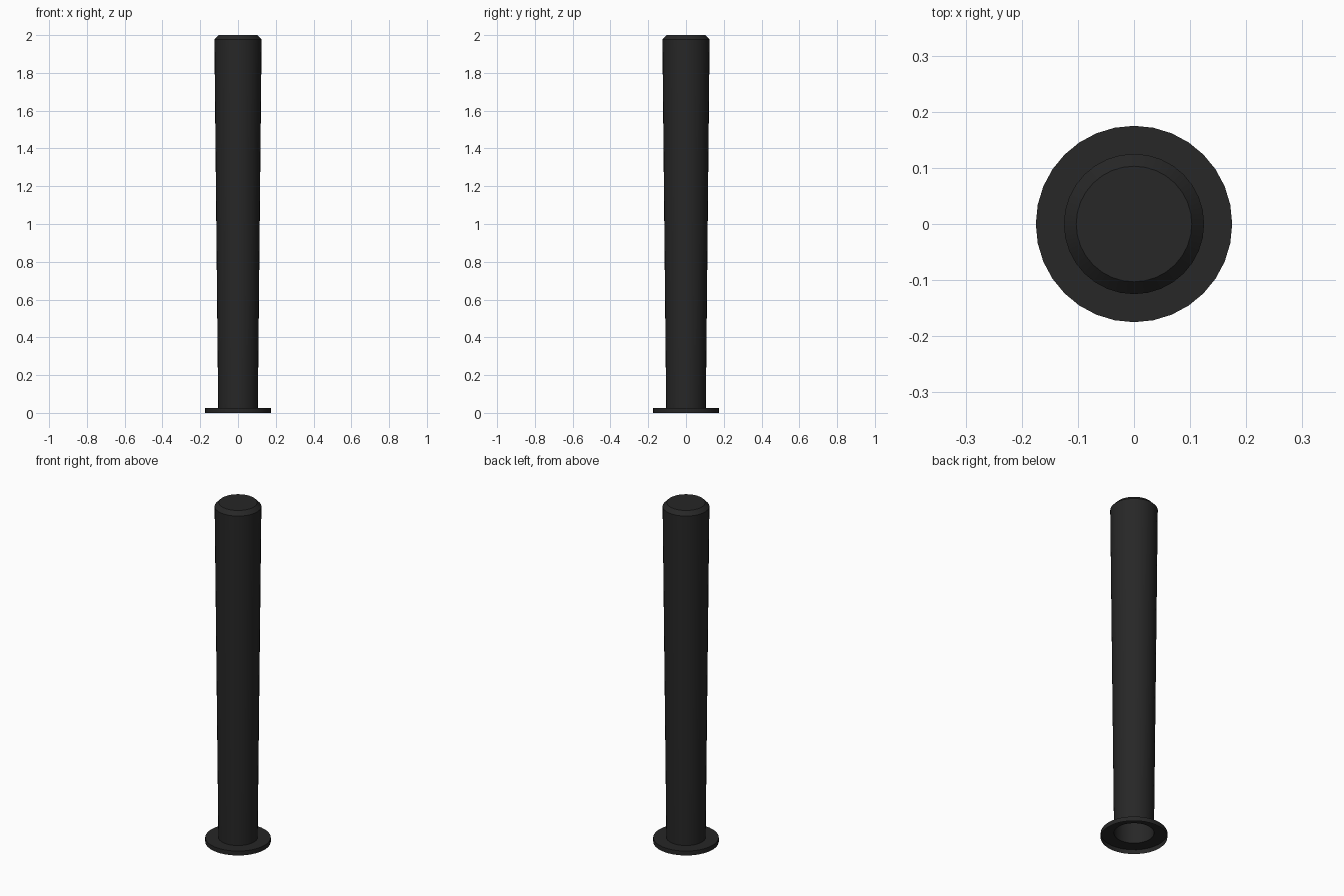
import bpy, bmesh
from math import cos, sin, tau, radians

if "Cube" in bpy.data.objects:
    bpy.data.objects.remove(bpy.data.objects["Cube"])

SIDES = 32

# dark paint
paint = bpy.data.materials.new("dark_paint")
paint.diffuse_color = (0.02, 0.02, 0.02, 1)
paint.use_nodes = True
paint.node_tree.nodes["Principled BSDF"].inputs["Base Color"].default_value = paint.diffuse_color


def lathe(name, profile, cap_top=False):
    """Revolve (radius, z) points, listed bottom to top along the outside."""
    bm = bmesh.new()
    rings = [[bm.verts.new((r * cos(tau * i / SIDES), r * sin(tau * i / SIDES), z))
              for i in range(SIDES)] for r, z in profile]
    for a, b in zip(rings, rings[1:]):
        for i in range(SIDES):
            j = (i + 1) % SIDES
            bm.faces.new((a[i], a[j], b[j], b[i]))
    if cap_top:
        bm.faces.new(rings[-1])
    mesh = bpy.data.meshes.new(name)
    bm.to_mesh(mesh)
    bm.free()
    mesh.materials.append(paint)
    obj = bpy.data.objects.new(name, mesh)
    bpy.context.collection.objects.link(obj)
    bpy.context.view_layer.objects.active = obj
    obj.select_set(True)
    bpy.ops.object.shade_smooth_by_angle(angle=radians(30))
    obj.select_set(False)
    return obj


# tapered hollow post with chamfered top, standing on an open-bottomed flange
lathe("bollard_post", [(0.175, 0), (0.175, 0.026), (0.105, 0.026),
                       (0.125, 1.977), (0.103, 2.0)], cap_top=True)
